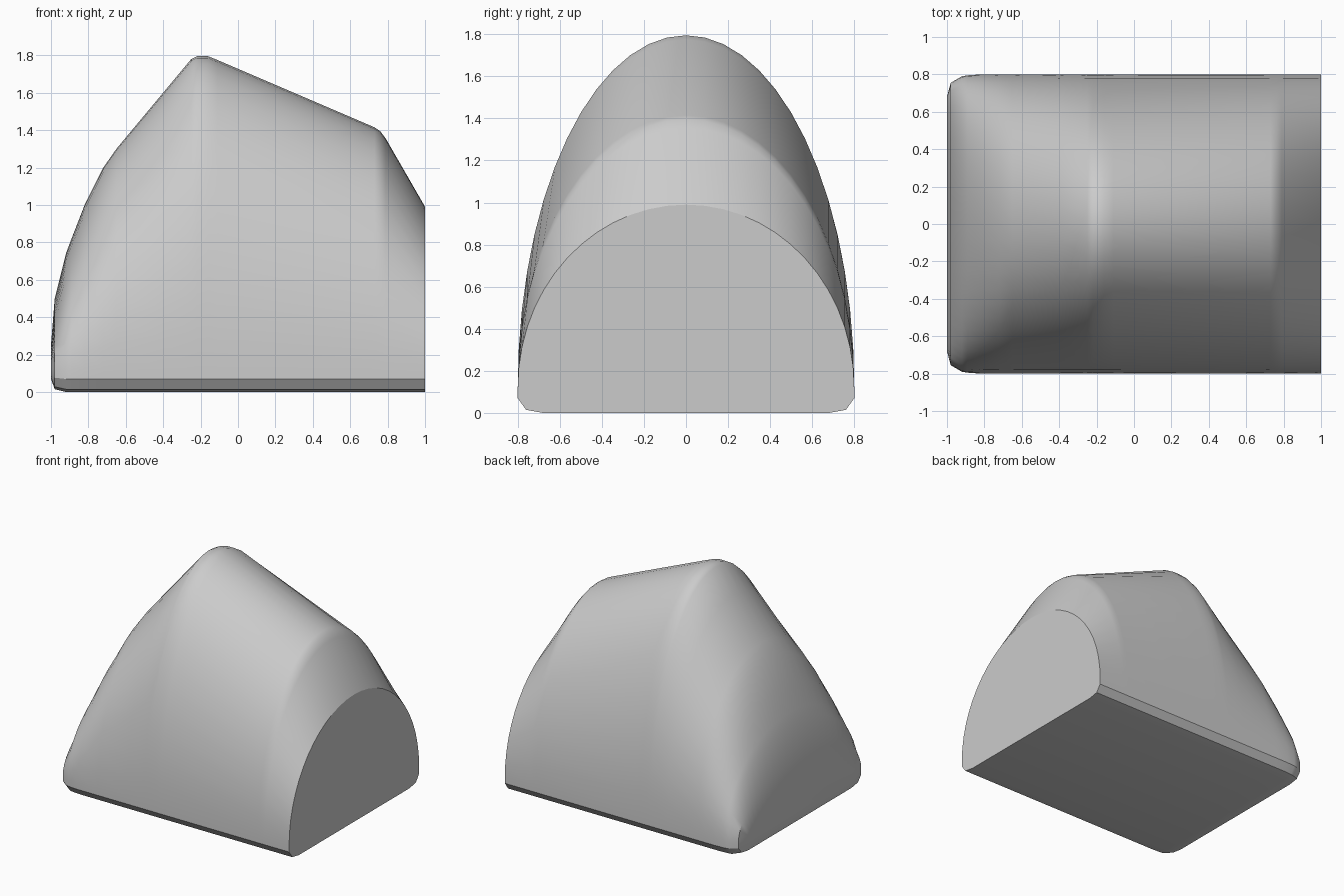
import bpy
import bmesh
import math

cube = bpy.data.objects.get("Cube")
if cube:
    bpy.data.objects.remove(cube, do_unlink=True)

# Plain grey material
grey = bpy.data.materials.new("plain_grey")
grey.use_nodes = True
color = (0.6, 0.6, 0.6, 1)
grey.diffuse_color = color
grey.node_tree.nodes["Principled BSDF"].inputs["Base Color"].default_value = color

# Stations along the body: x, crown height, half width, underside height
STATIONS = [
    (-1.0, 0.25, 0.68, 0.07), (-0.98, 0.5, 0.755, 0.015),
    (-0.92, 0.74, 0.79, 0), (-0.89, 0.82, 0.795, 0),
    (-0.82, 1.0, 0.8, 0), (-0.72, 1.2, 0.8, 0), (-0.65, 1.3, 0.8, 0),
    (-0.4, 1.6, 0.8, 0), (-0.25, 1.78, 0.8, 0), (-0.22, 1.795, 0.8, 0),
    (-0.16, 1.795, 0.8, 0), (-0.11, 1.775, 0.8, 0),
    (0.73, 1.415, 0.8, 0), (0.76, 1.395, 0.8, 0), (0.79, 1.355, 0.8, 0),
    (1.0, 0.99, 0.8, 0),
]
SPRING = 0.12   # height where the arch starts
STEPS = 28


def section(bm, x, crown, width, base):
    """One arched cross-section with rounded lower corners."""
    points = []
    for i in range(STEPS + 1):
        a = math.pi * i / STEPS
        points.append((width * math.cos(a), SPRING + (crown - SPRING) * math.sin(a)))
    corner = [(0, 0.58), (0.04, 0.12), (0.12, 0)]
    lower = [(width - inset, base + (SPRING - base) * f) for inset, f in corner]
    points += [(-y, z) for y, z in lower] + lower[::-1]
    return [bm.verts.new((x, y, z)) for y, z in points]


# Body: arches lofted from end to end, closed by flat ends
bm = bmesh.new()
rings = [section(bm, *s) for s in STATIONS]
for a, b in zip(rings, rings[1:]):
    for i in range(len(a)):
        j = (i + 1) % len(a)
        bm.faces.new((a[i], a[j], b[j], b[i]))
bm.faces.new(rings[0])
bm.faces.new(rings[-1])
bmesh.ops.recalc_face_normals(bm, faces=bm.faces)
mesh = bpy.data.meshes.new("arched_body")
bm.to_mesh(mesh)
bm.free()
mesh.materials.append(grey)
body = bpy.data.objects.new("arched_body", mesh)
bpy.context.collection.objects.link(body)

# Smooth the curved skin, keep the end and underside edges crisp
bpy.ops.object.select_all(action="DESELECT")
body.select_set(True)
bpy.context.view_layer.objects.active = body
bpy.ops.object.shade_smooth_by_angle(angle=math.radians(29))
